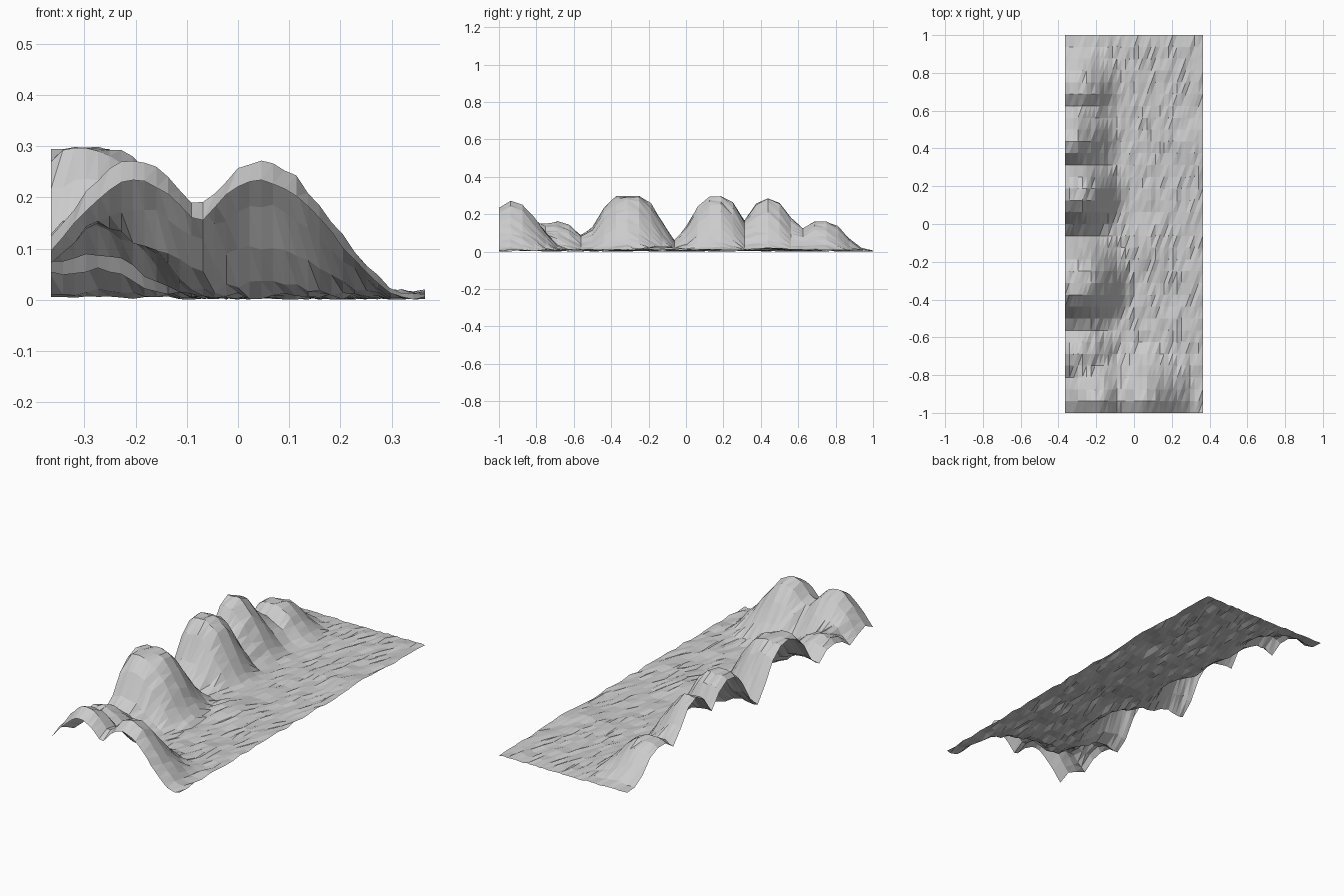
import bpy
import bmesh
import random
from math import hypot
from mathutils import Vector

cube = bpy.data.objects.get("Cube")
if cube:
    bpy.data.objects.remove(cube, do_unlink=True)

random.seed(4)
HALF_X, HALF_Y, STEPS = 0.365, 1.0, 32

# Hills: centre x, centre y, height, flat top radius, foot radius
HILLS = [
    (-0.20, -0.93, 0.265, 0.0, 0.30),
    (0.045, -0.93, 0.265, 0.0, 0.30),
    (-0.29, -0.69, 0.15, 0.02, 0.25),
    (-0.30, -0.305, 0.285, 0.06, 0.31),
    (-0.30, 0.165, 0.285, 0.04, 0.27),
    (-0.33, 0.44, 0.28, 0.01, 0.27),
    (-0.29, 0.725, 0.15, 0.04, 0.24),
    # Low swells in the flat ground
    (0.05, -0.12, 0.018, 0.0, 0.20),
    (0.30, 0.44, 0.009, 0.0, 0.25),
]


def dome(x, y, hill):
    """Rounded hill with a soft foot."""
    cx, cy, height, top, foot = hill
    t = (foot - hypot(x - cx, y - cy)) / (foot - top)
    t = min(max(t, 0), 1)
    return height * t * t * (3 - 2 * t)


def roughness(y):
    """Uneven ground, calmer along the front and back borders."""
    return random.uniform(0, 0.014 if abs(y) < 0.95 else 0.007)


# Terrain sheet, every cell split along the same diagonal
bm = bmesh.new()
bmesh.ops.create_grid(bm, x_segments=STEPS, y_segments=STEPS, size=1)
for face in list(bm.faces):
    corners = sorted(face.verts, key=lambda v: v.co.x + v.co.y)
    bmesh.utils.face_split(face, corners[0], corners[-1])

# Raise the hills
for v in bm.verts:
    x, y = v.co.x * HALF_X, v.co.y * HALF_Y
    z = roughness(y) + max(dome(x, y, h) for h in HILLS)
    v.co = Vector((x, y, z))
lowest = min(v.co.z for v in bm.verts)
bmesh.ops.translate(bm, verts=bm.verts, vec=(0, 0, -lowest))
mesh = bpy.data.meshes.new("hilly_terrain")
bm.to_mesh(mesh)
bm.free()
terrain = bpy.data.objects.new("hilly_terrain", mesh)
bpy.context.collection.objects.link(terrain)

# Plain grey surface
grey = bpy.data.materials.new("light_grey")
grey.use_nodes = True
colour = (0.6, 0.6, 0.6, 1)
grey.diffuse_color = colour
grey.node_tree.nodes["Principled BSDF"].inputs["Base Color"].default_value = colour
mesh.materials.append(grey)
